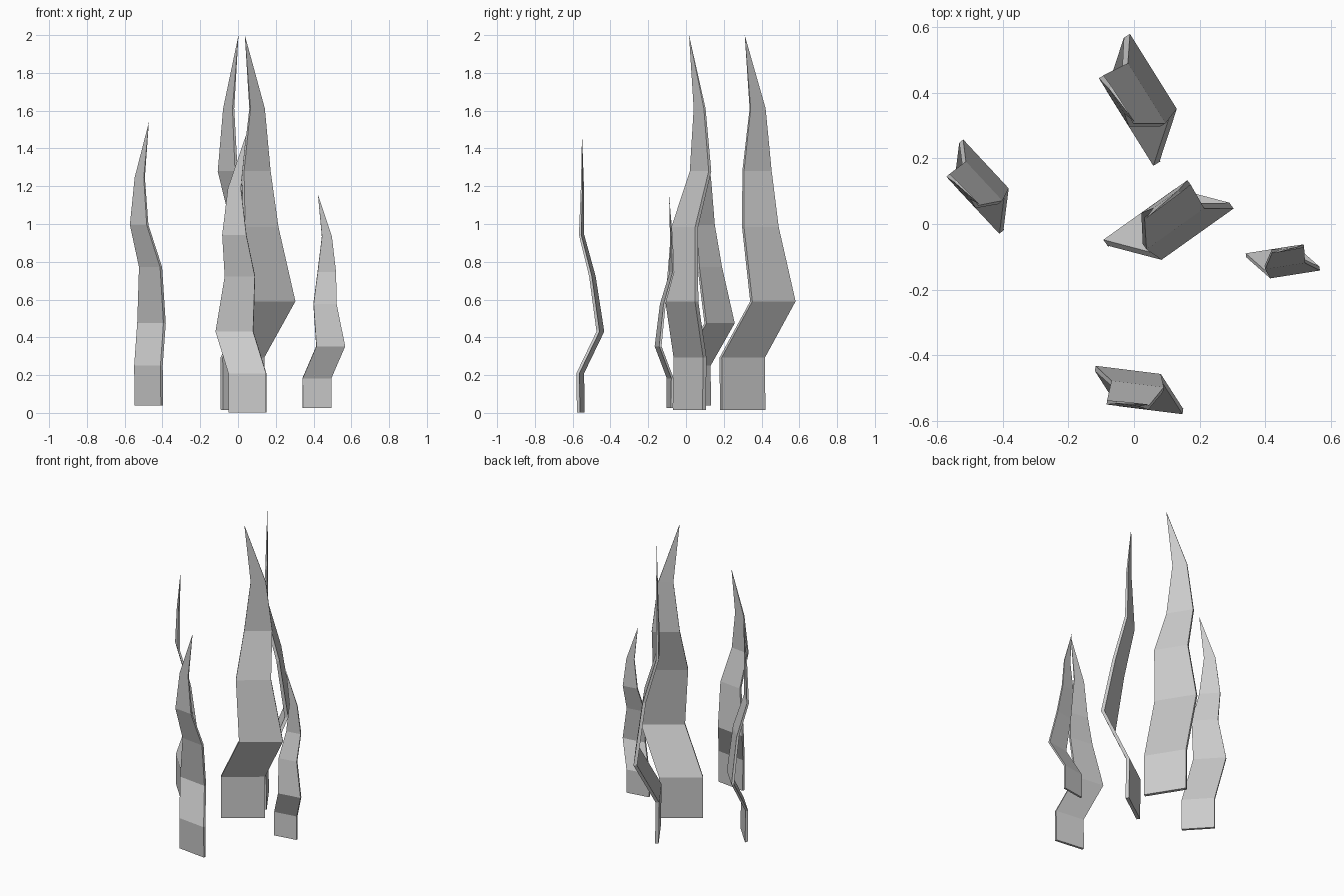
import bpy, bmesh, math

# Blade profile for a height of 1: z, sideways shift, forward shift, half width, half thickness
PROFILE = [
    (0.000, 0.000, 0.000, 0.0680, 0.0055),
    (0.140, 0.000, -0.002, 0.0680, 0.0055),
    (0.290, -0.055, 0.064, 0.0680, 0.0055),
    (0.488, -0.032, 0.038, 0.0545, 0.0050),
    (0.637, -0.047, -0.003, 0.0435, 0.0042),
    (0.804, -0.047, 0.000, 0.0235, 0.0028),
]
TIP = (-0.004, 0.004, 1.0)


def blade(name, x, y, z, height, width_dir):
    bm = bmesh.new()
    rings = [[bm.verts.new((u + a * hw, n + b * ht, h))
              for a, b in ((-1, -1), (1, -1), (1, 1), (-1, 1))]
             for h, u, n, hw, ht in PROFILE]
    # flat sides between the cross-sections
    for lo, hi in zip(rings, rings[1:]):
        for i in range(4):
            j = (i + 1) % 4
            bm.faces.new((lo[i], lo[j], hi[j], hi[i]))
    # closed foot and pointed tip
    bm.faces.new(rings[0][::-1])
    tip = bm.verts.new(TIP)
    for i in range(4):
        bm.faces.new((rings[-1][i], rings[-1][(i + 1) % 4], tip))
    mesh = bpy.data.meshes.new(name)
    bm.to_mesh(mesh)
    bm.free()
    obj = bpy.data.objects.new(name, mesh)
    bpy.context.collection.objects.link(obj)
    obj.location = (x, y, z)
    obj.scale = (height,) * 3
    obj.rotation_euler.z = math.atan2(width_dir[1], width_dir[0])


# Five leaves of different size, each turned its own way
blade("front_leaf", 0.050, -0.557, 0.003, 1.475, (0.992, -0.124))
blade("back_leaf", 0.000, 0.300, 0.015, 1.985, (0.530, -0.848))
blade("centre_leaf", 0.025, 0.018, 0.015, 1.985, (-0.815, -0.580))
blade("right_leaf", 0.418, -0.086, 0.025, 1.130, (-0.988, -0.156))
blade("left_leaf", -0.472, 0.052, 0.040, 1.500, (0.680, -0.730))
